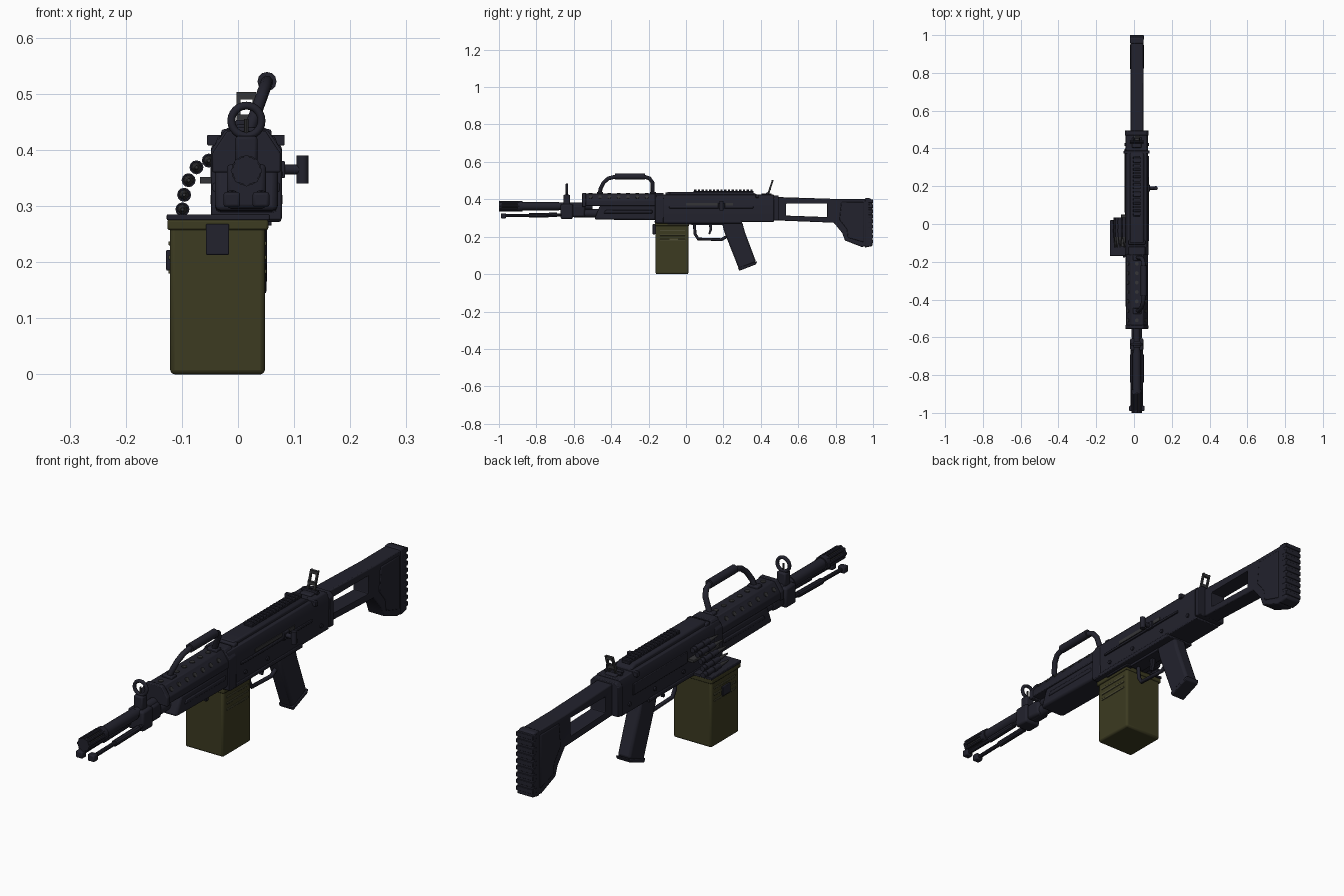
import bpy, bmesh, math
from mathutils import Vector

if "Cube" in bpy.data.objects:
    bpy.data.objects.remove(bpy.data.objects["Cube"])

CX = 0.015   # centre plane of the long body
made = []


def material(name, rgb):
    m = bpy.data.materials.new(name)
    m.use_nodes = True
    m.diffuse_color = (*rgb, 1)
    m.node_tree.nodes["Principled BSDF"].inputs["Base Color"].default_value = (*rgb, 1)
    return m


DARK = material("blue black", (0.016, 0.016, 0.026))
OLIVE = material("olive drab", (0.045, 0.043, 0.015))
STEEL = material("dark steel", (0.035, 0.035, 0.038))
PALE = material("olive ridge", (0.075, 0.072, 0.035))


def finish(name, bm, mat, bevel=0):
    bmesh.ops.recalc_face_normals(bm, faces=bm.faces)
    mesh = bpy.data.meshes.new(name)
    bm.to_mesh(mesh)
    bm.free()
    mesh.materials.append(mat)
    ob = bpy.data.objects.new(name, mesh)
    bpy.context.collection.objects.link(ob)
    if bevel:
        mod = ob.modifiers.new("bevel", "BEVEL")
        mod.width, mod.segments, mod.limit_method = bevel, 2, "ANGLE"
    made.append(ob)
    return ob


def extrude(name, outline, direction, mat, bevel=0):
    bm = bmesh.new()
    face = bm.faces.new([bm.verts.new(p) for p in outline])
    out = bmesh.ops.extrude_face_region(bm, geom=[face])["geom"]
    moved = [v for v in out if isinstance(v, bmesh.types.BMVert)]
    bmesh.ops.translate(bm, verts=moved, vec=direction)
    return finish(name, bm, mat, bevel)


def side(name, yz, half, mat=DARK, bevel=0.004, cx=CX):
    """Side profile given as (y, z), extruded symmetrically across x."""
    return extrude(name, [(cx - half, y, z) for y, z in yz], (2 * half, 0, 0), mat, bevel)


def section(name, half_xz, y0, y1, mat=DARK, bevel=0.003):
    """Half cross-section mirrored about the centre plane, extruded along y."""
    pts = [(CX + x, y0, z) for x, z in half_xz]
    pts += [(CX - x, y0, z) for x, z in reversed(half_xz)]
    return extrude(name, pts, (0, y1 - y0, 0), mat, bevel)


def block(name, x, y, z, mat=DARK, bevel=0.002):
    pts = [(x[0], y[0], z[0]), (x[1], y[0], z[0]), (x[1], y[1], z[0]), (x[0], y[1], z[0])]
    return extrude(name, pts, (0, 0, z[1] - z[0]), mat, bevel)


def rod(name, a, b, r, mat=DARK, r2=None, sides=16):
    a, b = Vector(a), Vector(b)
    bm = bmesh.new()
    bmesh.ops.create_cone(bm, cap_ends=True, segments=sides, radius1=r,
                          radius2=r if r2 is None else r2, depth=(b - a).length)
    bm.transform((b - a).to_track_quat("Z", "Y").to_matrix().to_4x4())
    bmesh.ops.translate(bm, verts=bm.verts, vec=(a + b) / 2)
    return finish(name, bm, mat)


def tube(name, pts, r, mat=DARK, cyclic=False):
    cu = bpy.data.curves.new(name, "CURVE")
    cu.dimensions, cu.bevel_depth, cu.bevel_resolution, cu.use_fill_caps = "3D", r, 2, True
    sp = cu.splines.new("POLY")
    sp.points.add(len(pts) - 1)
    for p, co in zip(sp.points, pts):
        p.co = (*co, 1)
    sp.use_cyclic_u = cyclic
    cu.materials.append(mat)
    ob = bpy.data.objects.new(name, cu)
    bpy.context.collection.objects.link(ob)


# Barrel and slotted muzzle
BZ = 0.363
rod("barrel", (CX, -0.9, BZ), (CX, -0.5, BZ), 0.019)
rod("muzzle_collar", (CX, -0.9, BZ), (CX, -0.875, BZ), 0.027)
rod("muzzle_core", (CX, -0.985, BZ), (CX, -0.88, BZ), 0.017, STEEL)
for i in range(8):
    a = math.tau * i / 8
    dx, dz = 0.022 * math.cos(a), 0.022 * math.sin(a)
    rod("muzzle_prong", (CX + dx, -1.0, BZ + dz), (CX + dx, -0.89, BZ + dz), 0.006, sides=8)
rod("muzzle_ring", (CX, -1.0, BZ), (CX, -0.985, BZ), 0.025)
rod("barrel_sleeve", (CX, -0.88, BZ), (CX, -0.68, BZ), 0.022)

# Folded bipod legs below the barrel
for s in (-1, 1):
    x = CX + s * 0.026
    rod("bipod_leg", (x, -0.97, 0.312), (x, -0.64, 0.318), 0.008, sides=10)
    rod("bipod_sleeve", (x, -0.84, 0.314), (x, -0.69, 0.317), 0.012, sides=10)
    block("bipod_foot", (x - 0.015, x + 0.015), (-0.99, -0.962), (0.298, 0.325), bevel=0.005)

# Gas block, its tube and the ringed front sight
block("gas_block", (CX - 0.035, CX + 0.035), (-0.67, -0.605), (0.295, 0.375), bevel=0.008)
block("gas_block_neck", (CX - 0.027, CX + 0.027), (-0.61, -0.54), (0.305, 0.37), bevel=0.01)
rod("gas_tube", (CX, -0.6, 0.325), (CX, -0.45, 0.325), 0.022)
block("sight_base", (CX - 0.02, CX + 0.02), (-0.655, -0.62), (0.37, 0.425), bevel=0.006)
ring = [(CX + 0.027 * math.cos(math.tau * i / 24), -0.637,
         0.452 + 0.027 * math.sin(math.tau * i / 24)) for i in range(24)]
tube("front_sight_ring", ring, 0.007, cyclic=True)
rod("front_sight_post", (CX, -0.637, 0.42), (CX, -0.637, 0.455), 0.004, STEEL, sides=8)

# Handguard: perforated upper cover over a tapered lower shell
section("handguard_cover", [(0.058, 0.365), (0.058, 0.392), (0.032, 0.43)], -0.55, -0.16)
side("handguard_lower", [(-0.46, 0.368), (-0.16, 0.368), (-0.16, 0.288), (-0.49, 0.292)], 0.056, bevel=0.01)
side("handguard_rib", [(-0.43, 0.342), (-0.18, 0.342), (-0.18, 0.325), (-0.44, 0.325)], 0.06)
for i in range(7):
    y = -0.51 + i * 0.05
    for s in (-1, 1):
        rod("cover_hole", (CX + s * 0.04, y, 0.407), (CX + s * 0.0485, y, 0.4125), 0.009, STEEL, sides=12)
    rod("cover_top_hole", (CX, y, 0.425), (CX, y, 0.433), 0.01, STEEL, sides=12)
section("cover_front_band", [(0.061, 0.36), (0.061, 0.394), (0.034, 0.434)], -0.555, -0.535)

# Carry handle leaning to the left
def lean(y, z):
    return (CX + (z - 0.42) * 0.36, y, z)


arch = [(-0.46, 0.42), (-0.458, 0.455), (-0.44, 0.49), (-0.415, 0.512), (-0.375, 0.522),
        (-0.225, 0.522), (-0.195, 0.512), (-0.18, 0.49), (-0.177, 0.42)]
tube("carry_handle", [lean(*p) for p in arch], 0.011)
rod("carry_grip", lean(-0.38, 0.522), lean(-0.22, 0.522), 0.017, sides=12)
for y in (-0.46, -0.177):
    block("handle_mount", (CX - 0.02, CX + 0.025), (y - 0.016, y + 0.016), (0.415, 0.44), bevel=0.004)

# Receiver
section("receiver", [(0.058, 0.28), (0.06, 0.40), (0.05, 0.425)], -0.16, 0.47)
section("receiver_floor", [(0.062, 0.272), (0.062, 0.288)], -0.16, 0.3)
section("receiver_front_band", [(0.063, 0.275), (0.063, 0.40), (0.038, 0.435)], -0.165, -0.12)
side("feed_cover", [(-0.11, 0.415), (-0.1, 0.44), (0.35, 0.44), (0.40, 0.415)], 0.037, bevel=0.006)
block("cover_rail", (CX - 0.018, CX + 0.018), (0.04, 0.36), (0.435, 0.445))
for i in range(16):
    y = 0.05 + i * 0.02
    block("rail_tooth", (CX - 0.02, CX + 0.02), (y - 0.006, y + 0.006), (0.44, 0.453))
block("cover_hinge", (CX - 0.045, CX + 0.045), (-0.11, -0.085), (0.41, 0.437), bevel=0.005)
block("cover_latch", (CX - 0.07, CX + 0.068), (0.372, 0.388), (0.408, 0.427))
section("receiver_end_plate", [(0.063, 0.287), (0.063, 0.405), (0.05, 0.42)], 0.468, 0.495)
block("side_rail", (CX + 0.055, CX + 0.065), (-0.09, 0.36), (0.352, 0.362))
block("side_slot", (CX + 0.055, CX + 0.0625), (0.0, 0.25), (0.366, 0.38), STEEL, 0)
block("side_plate", (CX - 0.064, CX - 0.055), (0.06, 0.4), (0.34, 0.385))
for y in (-0.06, 0.08, 0.26, 0.42):
    rod("receiver_pin", (CX - 0.064, y, 0.312), (CX + 0.064, y, 0.312), 0.008, sides=12)

# Cocking handle on the left
rod("cocking_shaft", (0.07, 0.19, 0.365), (0.11, 0.19, 0.365), 0.009, sides=12)
block("cocking_base", (0.07, 0.084), (0.172, 0.208), (0.35, 0.38))
rod("cocking_knob", (0.115, 0.19, 0.34), (0.115, 0.19, 0.39), 0.011, sides=12)

# Tilted rear sight
side("rear_sight_base", [(0.40, 0.415), (0.405, 0.432), (0.455, 0.432), (0.465, 0.415)], 0.025)
for s in (-1, 1):
    side("rear_sight_upright", [(0.432, 0.42), (0.442, 0.42), (0.469, 0.503), (0.459, 0.503)],
         0.0035, STEEL, 0, CX + s * 0.014)
for z in (0.455, 0.495):
    y = 0.437 + (z - 0.42) * 0.325
    block("rear_sight_bar", (CX - 0.017, CX + 0.017), (y - 0.005, y + 0.005), (z - 0.005, z + 0.008), STEEL, 0)
rod("rear_sight_screw", (CX - 0.035, 0.435, 0.43), (CX + 0.035, 0.435, 0.43), 0.008, sides=10)

# Skeleton stock with a side opening
stock = side("stock", [(0.49, 0.412), (0.80, 0.402), (0.98, 0.402), (0.99, 0.39), (0.99, 0.155),
                       (0.94, 0.145), (0.85, 0.18), (0.835, 0.22), (0.79, 0.275), (0.49, 0.287)], 0.034)
window = side("stock_window_cutter", [(0.535, 0.377), (0.755, 0.377), (0.755, 0.305), (0.535, 0.313)], 0.1, bevel=0)
made.remove(window)
window.hide_render = True
window.hide_set(True)
cut = stock.modifiers.new("window", "BOOLEAN")
cut.object, cut.operation, cut.solver = window, "DIFFERENCE", "EXACT"
stock.modifiers.move(1, 0)
side("butt_panel", [(0.83, 0.385), (0.95, 0.385), (0.95, 0.17), (0.865, 0.195), (0.86, 0.24), (0.82, 0.29)], 0.037)
side("butt_pad", [(0.955, 0.406), (0.985, 0.406), (0.997, 0.39), (0.997, 0.15), (0.955, 0.142)], 0.036, bevel=0.006)
for i in range(9):
    z = 0.165 + i * 0.027
    block("butt_rib", (CX - 0.037, CX + 0.037), (0.975, 1.0), (z, z + 0.018))

# Pistol grip, trigger and guard
side("pistol_grip", [(0.19, 0.28), (0.30, 0.28), (0.315, 0.225), (0.375, 0.065), (0.285, 0.022), (0.205, 0.225)],
     0.029, bevel=0.01)
side("grip_cap", [(0.38, 0.068), (0.374, 0.052), (0.285, 0.018), (0.278, 0.034)], 0.031, bevel=0.003)
side("trigger", [(0.12, 0.28), (0.14, 0.28), (0.138, 0.235), (0.128, 0.212), (0.12, 0.216), (0.126, 0.24)], 0.007, bevel=0.001)
guard = [(0.045, 0.275), (0.048, 0.215), (0.065, 0.188), (0.19, 0.184), (0.215, 0.2)]
tube("trigger_guard", [(CX, y, z) for y, z in guard], 0.008)
block("guard_mount", (CX - 0.03, CX + 0.03), (0.03, 0.2), (0.262, 0.28))

# Ammunition box with lid, latches and pressed ridges
BX = (-0.121, 0.048)
block("box_body", BX, (-0.163, 0.013), (0, 0.27), OLIVE, 0.008)
block("box_rim", (-0.126, 0.054), (-0.167, 0.017), (0.257, 0.276), OLIVE, 0.004)
block("box_lid", (-0.127, 0.056), (-0.169, 0.02), (0.275, 0.285))
block("box_front_latch", (-0.057, -0.016), (-0.178, -0.163), (0.213, 0.268))
block("box_side_latch", (-0.128, -0.12), (-0.1, -0.05), (0.185, 0.222))
block("box_hanger", (0.03, 0.06), (-0.1, 0.03), (0.265, 0.29))
for z in (0.18, 0.205, 0.23):
    for x in BX:
        block("box_ridge", (x - 0.003, x + 0.003), (-0.14, -0.005), (z, z + 0.007), PALE, 0.001)

# Feed tray and cartridge belt on the right
block("feed_tray", (-0.068, -0.04), (-0.12, 0.05), (0.34, 0.352), STEEL)
for x, z in ((-0.052, 0.381), (-0.074, 0.369), (-0.088, 0.346), (-0.096, 0.32), (-0.099, 0.294)):
    rod("cartridge_case", (x, -0.07, z), (x, 0.035, z), 0.0105, sides=12)
    rod("cartridge_tip", (x, -0.125, z), (x, -0.07, z), 0.003, STEEL, 0.0085, 12)
    for y in (-0.045, 0.0):
        rod("belt_link", (x, y, z), (x, y + 0.018, z), 0.0125, DARK, sides=12)

# Smooth round parts, keep hard edges
bpy.ops.object.select_all(action="DESELECT")
for ob in made:
    ob.select_set(True)
bpy.context.view_layer.objects.active = made[0]
bpy.ops.object.shade_smooth_by_angle(angle=math.radians(35))
